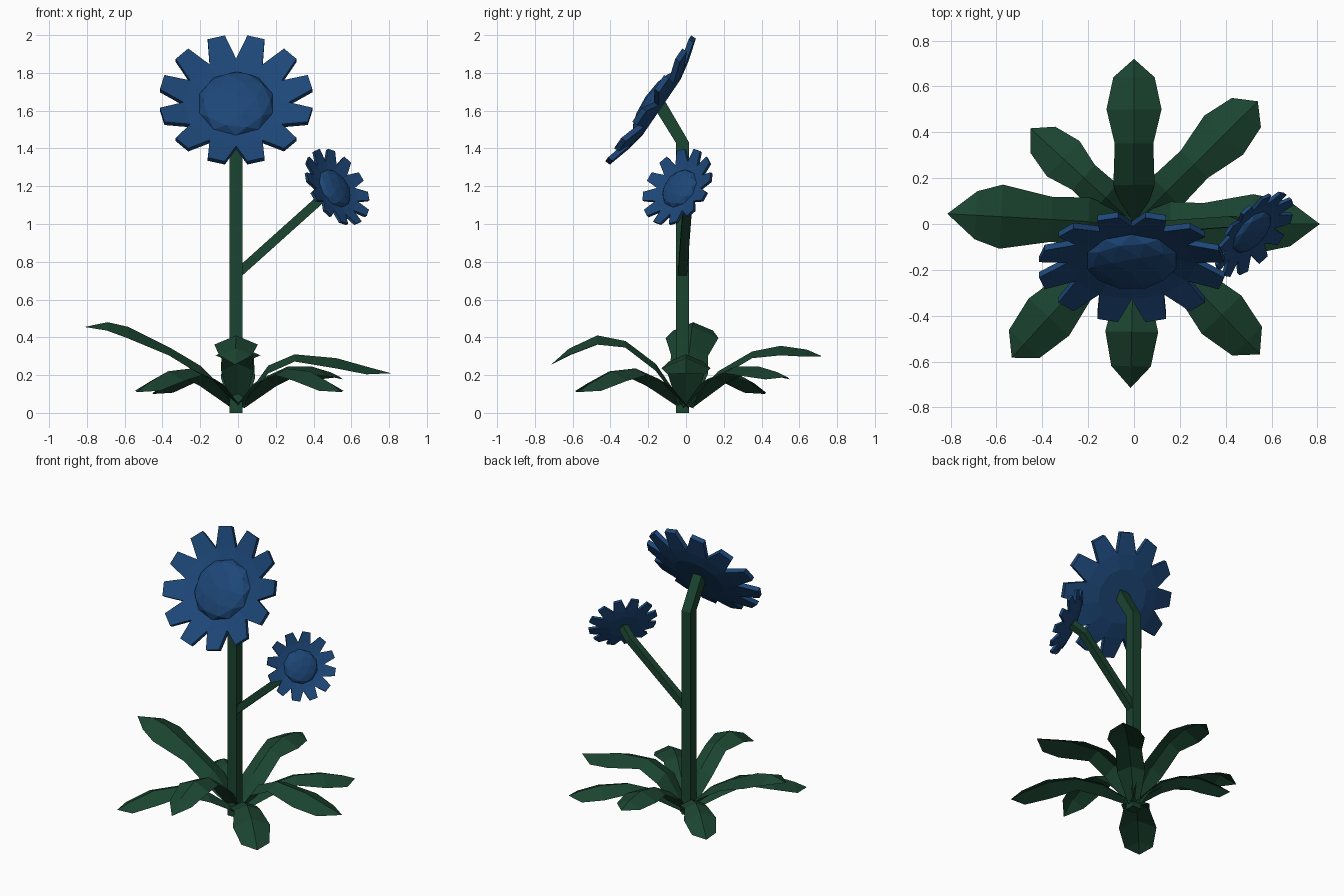
import bpy, bmesh, math
from mathutils import Vector, Matrix

if "Cube" in bpy.data.objects:
    bpy.data.objects.remove(bpy.data.objects["Cube"])


def material(name, rgb):
    m = bpy.data.materials.new(name)
    m.diffuse_color = (*rgb, 1)
    m.use_nodes = True
    m.node_tree.nodes["Principled BSDF"].inputs["Base Color"].default_value = m.diffuse_color
    return m


BLUE = material("petal blue", (0.012, 0.062, 0.185))
GREEN = material("leaf green", (0.011, 0.058, 0.03))


def finish(bm, name, mat, matrix=Matrix()):
    bmesh.ops.transform(bm, matrix=matrix, verts=bm.verts)
    me = bpy.data.meshes.new(name)
    bm.to_mesh(me)
    bm.free()
    me.materials.append(mat)
    ob = bpy.data.objects.new(name, me)
    bpy.context.collection.objects.link(ob)
    return ob


def tube(name, points, half, sides=4):
    """Square stalk along a path, half is half its width."""
    pts = [Vector(p) for p in points]
    bm = bmesh.new()
    rings = []
    for i, p in enumerate(pts):
        t = (pts[min(i + 1, len(pts) - 1)] - pts[max(i - 1, 0)]).normalized()
        side = Vector((0, 1, 0)).cross(t).normalized()
        up = t.cross(side)
        rings.append([bm.verts.new(p + half * math.sqrt(2) * (math.cos(a) * side + math.sin(a) * up))
                      for a in (math.tau * (k + 0.5) / sides for k in range(sides))])
    for a, b in zip(rings, rings[1:]):
        for k in range(sides):
            j = (k + 1) % sides
            bm.faces.new((a[k], a[j], b[j], b[k]))
    bm.faces.new(rings[0][::-1])
    bm.faces.new(rings[-1])
    finish(bm, name, GREEN)


def flower(name, centre, normal, size, petals=12):
    """Cupped, notched petal disc with a flattened dome in front."""
    n = Vector(normal).normalized()
    x = Vector((0, 0, 1)).cross(n).normalized()
    y = n.cross(x)
    mtx = Matrix.Translation(centre) @ Matrix((x, y, n)).transposed().to_4x4() @ Matrix.Scale(size, 4)
    step = math.tau / petals
    bm = bmesh.new()

    def ring(radius, z, angles):
        return [bm.verts.new((radius * math.cos(a), radius * math.sin(a), z)) for a in angles]

    notch_angles = [k * step for k in range(petals)]
    layers = []
    for dz in (0, -0.03):
        inner = ring(0.18, -0.055 + dz, notch_angles)
        notch = ring(0.28, -0.036 + dz, notch_angles)
        tip_a = ring(0.408, dz, [a + step * 0.28 for a in notch_angles])
        tip_b = ring(0.408, dz, [a + step * 0.72 for a in notch_angles])
        bm.faces.new(inner)
        for k in range(petals):
            j = (k + 1) % petals
            bm.faces.new((inner[k], notch[k], notch[j], inner[j]))
            bm.faces.new((notch[k], tip_a[k], tip_b[k], notch[j]))
        layers.append([v for k in range(petals) for v in (notch[k], tip_a[k], tip_b[k])])
    front, back = layers
    for k in range(len(front)):
        j = (k + 1) % len(front)
        bm.faces.new((front[k], back[k], back[j], front[j]))
    bmesh.ops.recalc_face_normals(bm, faces=bm.faces)
    finish(bm, name + "_petals", BLUE, mtx)

    # Dome, lower half kept inside the disc
    bm = bmesh.new()
    bmesh.ops.create_icosphere(bm, subdivisions=2, radius=0.203)
    for v in bm.verts:
        v.co.z *= 0.32 if v.co.z > 0 else 0.1
    bmesh.ops.translate(bm, verts=bm.verts, vec=(0, 0, -0.048))
    finish(bm, name + "_centre", BLUE, mtx)


def leaf(name, tip, profile, width):
    """Creased blade: profile is (distance, height) along the midrib."""
    d = Vector((tip[0], tip[1], 0)).normalized()
    side = Vector((-d.y, d.x, 0))
    shape = (0.3, 0.75, 0.7, 1.0, 0.75, 0)
    bm = bmesh.new()
    rows = []
    for (r, z), w in zip(profile, shape):
        mid = d * r + Vector((0, 0, z))
        out = side * w * width
        drop = Vector((0, 0, -0.42 * w * width))
        if w == 0:
            rows.append([bm.verts.new(mid)] * 3)
        else:
            rows.append([bm.verts.new(p) for p in (mid + out + drop, mid, mid - out + drop)])
    for a, b in zip(rows, rows[1:]):
        for k in (0, 1):
            bm.faces.new(list(dict.fromkeys((a[k], a[k + 1], b[k + 1], b[k]))))
    finish(bm, name, GREEN)


# Main stem and side branch
tube("main_stem", [(-0.011, -0.018, 0), (-0.011, -0.018, 1.43), (-0.011, -0.15, 1.65)], 0.034)
tube("side_branch", [(-0.01, -0.02, 0.73), (0.43, 0.01, 1.125), (0.5, -0.02, 1.175)], 0.024)

# Flower heads
flower("large_flower", (-0.01, -0.2, 1.665), (0, -0.82, 0.56), 1.0)
flower("small_flower", (0.53, -0.05, 1.2), (0.67, -0.59, 0.45), 0.55)

# Rosette of leaves around the base
leaf("leaf_back", (0, 0.72), [(0.01, 0.04), (0.17, 0.22), (0.35, 0.325), (0.5, 0.355), (0.64, 0.335), (0.72, 0.30)], 0.12)
leaf("leaf_right", (0.81, 0), [(0.01, 0.04), (0.16, 0.25), (0.3, 0.31), (0.52, 0.29), (0.68, 0.245), (0.81, 0.21)], 0.13)
leaf("leaf_front", (-0.015, -0.715), [(0.01, 0.04), (0.16, 0.26), (0.32, 0.38), (0.47, 0.41), (0.62, 0.34), (0.715, 0.255)], 0.115)
leaf("leaf_left", (-0.815, 0.045), [(0.01, 0.06), (0.2, 0.25), (0.36, 0.345), (0.58, 0.455), (0.69, 0.48), (0.815, 0.455)], 0.14)
diagonal = [(0.01, 0.04), (0.2, 0.18), (0.37, 0.235), (0.55, 0.22), (0.71, 0.155), (0.79, 0.11)]
leaf("leaf_front_right", (0.56, -0.58), diagonal, 0.12)
leaf("leaf_front_left", (-0.535, -0.585), diagonal, 0.12)
leaf("leaf_back_right", (0.545, 0.54),
     [(0.01, 0.04), (0.2, 0.19), (0.37, 0.245), (0.55, 0.245), (0.69, 0.215), (0.76, 0.19)], 0.12)
leaf("leaf_back_left", (-0.455, 0.42),
     [(0.01, 0.04), (0.17, 0.18), (0.3, 0.215), (0.42, 0.2), (0.54, 0.14), (0.615, 0.1)], 0.105)
